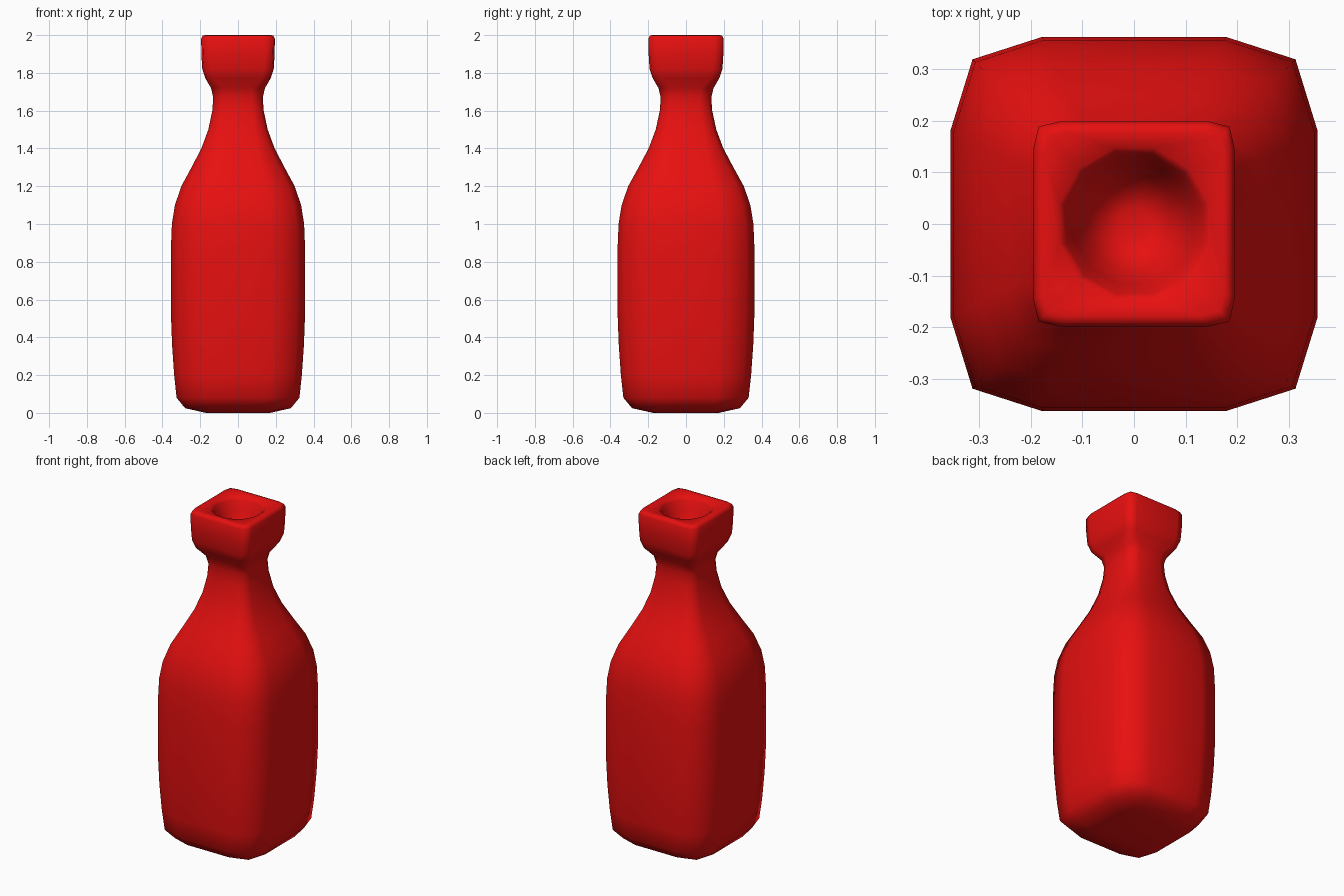
import bpy
import bmesh

cube = bpy.data.objects.get("Cube")
if cube:
    bpy.data.objects.remove(cube, do_unlink=True)


def ring_points(half, side, corner):
    """Twelve-sided rounded square: two points per side plus one per corner."""
    quarter = [(half, -half * side), (half, half * side), (half * corner, half * corner)]
    points = []
    for turn in range(4):
        points += quarter
        quarter = [(-y, x) for x, y in quarter]
    return points


# Rings from the base up, over the rim and down into the mouth:
# height, half width, flat share of side, corner reach
BODY, NECK, RIM, HOLE = (0.5, 0.88), (0.55, 0.88), (0.74, 0.95), (0.268, 0.732)
rings = [(z, r, *shape) for shape, group in (
    (BODY, [(0, 0.17), (0.025, 0.28), (0.08, 0.325), (0.2, 0.338), (0.36, 0.349),
            (0.55, 0.356), (0.85, 0.356), (1.0, 0.35), (1.1, 0.334), (1.2, 0.3),
            (1.3, 0.246)]),
    (NECK, [(1.4, 0.194), (1.5, 0.157), (1.6, 0.136), (1.67, 0.131), (1.72, 0.143)]),
    (RIM, [(1.77, 0.172), (1.82, 0.189), (1.9, 0.194), (1.98, 0.195), (1.997, 0.187),
           (2.0, 0.175)]),
    (HOLE, [(1.995, 0.145), (1.975, 0.132), (1.92, 0.115), (1.86, 0.09),
            (1.82, 0.06), (1.81, 0.03)]),
) for z, r in group]

# Bottle skin
bm = bmesh.new()
loops = [[bm.verts.new((x, y * 1.02, z)) for x, y in ring_points(r, s, c)]
         for z, r, s, c in rings]
for low, high in zip(loops, loops[1:]):
    for i in range(len(low)):
        j = (i + 1) % len(low)
        bm.faces.new((low[i], low[j], high[j], high[i]))
bm.faces.new(loops[0][::-1])
bm.faces.new(loops[-1])
for face in bm.faces:
    face.smooth = True
mesh = bpy.data.meshes.new("bottle")
bm.to_mesh(mesh)
bm.free()

# Red glaze
red = bpy.data.materials.new("red")
red.use_nodes = True
red.diffuse_color = (0.8, 0.005, 0.005, 1)
red.node_tree.nodes["Principled BSDF"].inputs["Base Color"].default_value = red.diffuse_color
mesh.materials.append(red)

bottle = bpy.data.objects.new("bottle", mesh)
bpy.context.collection.objects.link(bottle)
